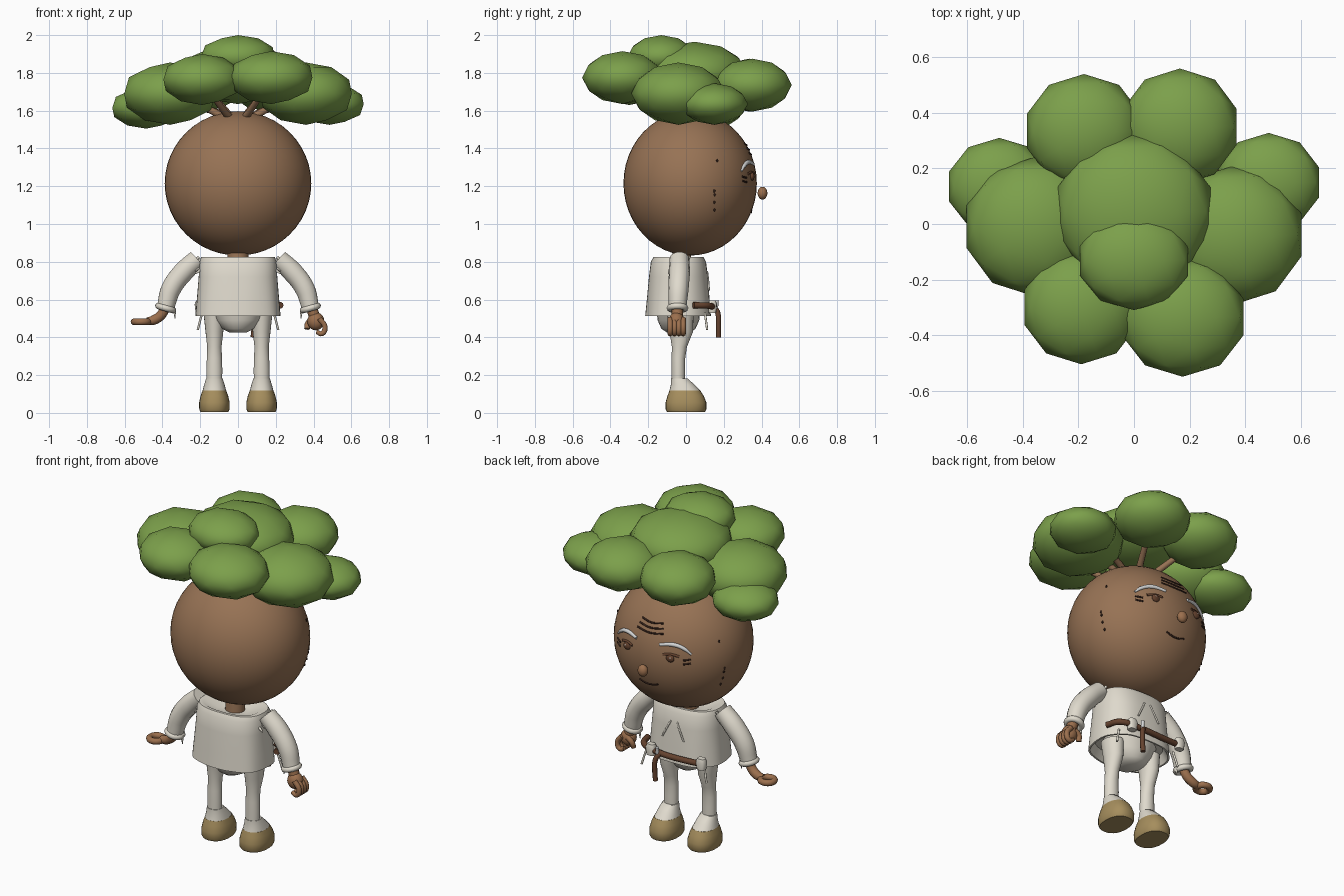
import bpy, bmesh, math
from mathutils import Vector

if "Cube" in bpy.data.objects:
    bpy.data.objects.remove(bpy.data.objects["Cube"])


def mat(name, rgb):
    m = bpy.data.materials.new(name)
    m.diffuse_color = (*rgb, 1)
    m.use_nodes = True
    m.node_tree.nodes["Principled BSDF"].inputs["Base Color"].default_value = m.diffuse_color
    return m


SKIN = mat("bark brown", (0.31, 0.17, 0.09))
HAND = mat("warm brown", (0.33, 0.16, 0.075))
LEAF = mat("leaf green", (0.20, 0.35, 0.07))
CLOTH = mat("cream cloth", (0.74, 0.70, 0.61))
TAN = mat("tan leather", (0.38, 0.27, 0.11))
STRAP = mat("dark leather", (0.13, 0.055, 0.028))
LINE = mat("face line", (0.04, 0.018, 0.012))
WHITE = mat("grey white", (0.65, 0.66, 0.66))


def finish(o, m, angle=60):
    o.data.materials.clear()
    o.data.materials.append(m)
    bpy.ops.object.select_all(action='DESELECT')
    o.select_set(True)
    bpy.context.view_layer.objects.active = o
    if angle:
        bpy.ops.object.shade_smooth_by_angle(angle=math.radians(angle))
    return o


def ball(name, c, r, m, seg=32, ico=0):
    if ico:
        bpy.ops.mesh.primitive_ico_sphere_add(subdivisions=ico, radius=1, location=c)
    else:
        bpy.ops.mesh.primitive_uv_sphere_add(segments=seg, ring_count=seg // 2, radius=1, location=c)
    o = bpy.context.object
    o.name = name
    o.scale = r
    return finish(o, m)


def tube(name, pts, r, m, radii=None, res=3, smooth=True):
    """Round tube along a path, baked to a mesh."""
    cu = bpy.data.curves.new(name, 'CURVE')
    cu.dimensions = '3D'
    cu.bevel_depth, cu.bevel_resolution, cu.use_fill_caps = r, res, True
    cu.resolution_u = 5
    sp = cu.splines.new('BEZIER' if smooth else 'POLY')
    ps = sp.bezier_points if smooth else sp.points
    ps.add(len(pts) - 1)
    for i, p in enumerate(pts):
        if smooth:
            ps[i].co = p
            ps[i].handle_left_type = ps[i].handle_right_type = 'AUTO'
        else:
            ps[i].co = (*p, 1)
        ps[i].radius = radii[i] if radii else 1
    o = bpy.data.objects.new(name, cu)
    bpy.context.collection.objects.link(o)
    bpy.ops.object.select_all(action='DESELECT')
    o.select_set(True)
    bpy.context.view_layer.objects.active = o
    bpy.ops.object.convert(target='MESH')
    return finish(bpy.context.object, m)


def loft(name, rings, m, n=24, power=2.0, wave=0.0):
    """Skin of stacked rounded rings (cx, cy, z, rx, ry)."""
    bm = bmesh.new()
    loops = []
    for k, (cx, cy, z, rx, ry) in enumerate(rings):
        loop = []
        for i in range(n):
            a = 2 * math.pi * i / n
            c, s = math.cos(a), math.sin(a)
            w = 1 + wave * math.sin(7 * a) * max(0, 0.75 - z) * 4
            x = math.copysign(abs(c) ** (2 / power), c) * rx * w
            y = math.copysign(abs(s) ** (2 / power), s) * ry * w
            loop.append(bm.verts.new((cx + x, cy + y, z)))
        loops.append(loop)
    for a, b in zip(loops, loops[1:]):
        for i in range(n):
            bm.faces.new((a[i], a[(i + 1) % n], b[(i + 1) % n], b[i]))
    bm.faces.new(loops[0])
    bm.faces.new(loops[-1])
    bmesh.ops.recalc_face_normals(bm, faces=bm.faces)
    me = bpy.data.meshes.new(name)
    bm.to_mesh(me)
    bm.free()
    o = bpy.data.objects.new(name, me)
    bpy.context.collection.objects.link(o)
    return finish(o, m, 45)


# Head and neck
HC, HR = Vector((0, 0.022, 1.215)), (0.388, 0.353, 0.382)
ball("head", HC, HR, SKIN, 48)
loft("neck", [(0, -0.03, 0.76, 0.055, 0.05), (0, -0.02, 0.87, 0.055, 0.05)], SKIN)

# Leafy crown
blobs = [(0, 0.045, 1.80, 0.29, 0.28, 0.165), (0, -0.13, 1.885, 0.205, 0.18, 0.115),
         (-0.19, -0.30, 1.765, 0.215, 0.205, 0.135), (0.175, -0.335, 1.775, 0.23, 0.215, 0.14),
         (-0.36, -0.01, 1.69, 0.255, 0.25, 0.165), (0.36, -0.04, 1.69, 0.255, 0.25, 0.165),
         (-0.485, 0.135, 1.615, 0.19, 0.175, 0.11), (0.485, 0.15, 1.635, 0.19, 0.178, 0.11),
         (-0.18, 0.335, 1.735, 0.215, 0.205, 0.14), (0.165, 0.35, 1.735, 0.215, 0.21, 0.14)]
for i, b in enumerate(blobs):
    ball(f"leaf_clump_{i}", b[:3], b[3:], LEAF, ico=2)

# Branches from the top of the head into the clumps
for i, b in enumerate(blobs[2:]):
    d = Vector((b[0], b[1], 0)).normalized()
    tube(f"branch_{i}", [d * 0.06 + Vector((0, 0, 1.55)), d * 0.14 + Vector((0, 0, 1.60)),
                         Vector(b[:3])], 0.02, SKIN, [1.1, 0.9, 0.7], 2)


# Face details draped over the head
def on_head(x, z, out=0.0):
    t = 1 - (x / HR[0]) ** 2 - ((z - HC.z) / HR[2]) ** 2
    return Vector((x, HC.y + HR[1] * math.sqrt(max(t, 0)) + out, z))


def face_line(name, pts, r=0.005, m=LINE, radii=None):
    tube(name, [on_head(x, z) for x, z in pts], r, m, radii, 2)


ball("nose", (0, 0.405, 1.163), (0.03, 0.026, 0.034), HAND, 16)
face_line("mouth", [(-0.06, 1.075), (-0.02, 1.063), (0.02, 1.063), (0.06, 1.075)])
for i, z in enumerate((1.375, 1.40, 1.425)):
    w = 0.085 - 0.008 * i
    face_line(f"forehead_wrinkle_{i}", [(-w, z), (0, z - 0.008), (w, z)])
for s in (-1, 1):
    tag = "left" if s < 0 else "right"
    ball(f"eye_{tag}", on_head(s * 0.14, 1.252), (0.026, 0.013, 0.022), STRAP, 16)
    ball(f"eye_glint_{tag}", on_head(s * 0.147, 1.258, 0.012), (0.006, 0.004, 0.006), WHITE, 8)
    face_line(f"eyelid_{tag}", [(s * 0.10, 1.268), (s * 0.14, 1.275), (s * 0.185, 1.266)], 0.007, STRAP)
    face_line(f"eyebrow_{tag}", [(s * 0.075, 1.318), (s * 0.15, 1.328), (s * 0.205, 1.31), (s * 0.24, 1.28)],
              0.011, WHITE, [0.8, 1.1, 1, 0.5])
    for i, z in enumerate((1.222, 1.245)):
        face_line(f"eye_wrinkle_{tag}_{i}", [(s * 0.205, z), (s * 0.225, z + 0.003), (s * 0.24, z + 0.007)])
    for y, z in ((0.165, 1.335), (0.15, 1.175), (0.152, 1.155), (0.15, 1.115), (0.15, 1.075)):
        k = math.sqrt(1 - ((y - HC.y) / HR[1]) ** 2 - ((z - HC.z) / HR[2]) ** 2)
        ball(f"cheek_mark_{tag}", (s * HR[0] * k, y, z), (0.005, 0.006, 0.009), LINE, 8)

# Shirt with open collar and hem
CY = -0.04
loft("shirt", [(0, CY, 0.56, 0.19, 0.14), (0, CY, 0.512, 0.215, 0.165), (0, CY, 0.512, 0.225, 0.174),
               (0, CY, 0.60, 0.218, 0.166), (0, CY, 0.72, 0.208, 0.156), (0, CY, 0.80, 0.205, 0.146),
               (0, CY, 0.825, 0.195, 0.132), (0, CY, 0.825, 0.17, 0.115), (0, CY, 0.79, 0.09, 0.075)],
     CLOTH, 56, 2.5, 0.012)
# Underpants
loft("underpants", [(0, -0.04, 0.425, 0.045, 0.06), (0, -0.04, 0.445, 0.085, 0.09),
                    (0, -0.04, 0.49, 0.125, 0.11), (0, -0.04, 0.57, 0.165, 0.12)], CLOTH)
# Shirt front seams
for s in (-1, 1):
    tube("collar_tie", [(s * 0.02, 0.112, 0.75), (s * 0.05, 0.119, 0.69), (s * 0.07, 0.122, 0.65)], 0.005, CLOTH)

# Belt, hanging end, buckle and pouches
tube("belt", [(0.225, 0.04, 0.57), (0.195, 0.115, 0.568), (0.08, 0.145, 0.558),
              (-0.08, 0.145, 0.555), (-0.22, 0.135, 0.56)], 0.017, STRAP)
tube("belt_tail", [(0.06, 0.15, 0.56), (0.08, 0.168, 0.53), (0.085, 0.172, 0.46), (0.08, 0.172, 0.40)],
     0.014, STRAP)
tube("belt_buckle", [(0.075, 0.158, 0.535), (0.075, 0.164, 0.595)], 0.01, WHITE)
for x in (0.13, -0.20):
    loft("pouch", [(x, 0.14, 0.53, 0.024, 0.02), (x, 0.14, 0.575, 0.03, 0.024),
                   (x, 0.14, 0.595, 0.022, 0.018)], CLOTH, 12, 3)

for s in (-1, 1):
    tag = "left" if s < 0 else "right"
    x = s * 0.125
    # Leg
    loft(f"leg_{tag}", [(x, -0.04, 0.17, 0.041, 0.036), (x, -0.04, 0.23, 0.042, 0.036),
                        (x, -0.04, 0.29, 0.040, 0.036), (x, -0.035, 0.35, 0.038, 0.04),
                        (x, -0.025, 0.43, 0.047, 0.062), (x, -0.03, 0.53, 0.058, 0.07)], CLOTH)
    # Shoe and its cloth top
    loft(f"shoe_{tag}", [(x, 0, 0.005, 0.074, 0.1), (x, 0, 0.018, 0.08, 0.108), (x, 0, 0.055, 0.081, 0.108),
                         (x, -0.002, 0.09, 0.073, 0.096), (x, -0.006, 0.118, 0.063, 0.082)], TAN, 28, 2.3)
    loft(f"shoe_top_{tag}", [(x, -0.006, 0.117, 0.063, 0.082), (x, -0.018, 0.15, 0.054, 0.062),
                             (x, -0.035, 0.182, 0.044, 0.044)], CLOTH, 28, 2.2)
    # Sleeve and rolled cuff
    tube(f"sleeve_{tag}", [(s * 0.215, -0.035, 0.815), (s * 0.29, -0.035, 0.745), (s * 0.355, -0.04, 0.655),
                           (s * 0.383, -0.045, 0.56)], 0.056, CLOTH, [0.93, 1.0, 0.96, 0.84], 5)
    bpy.ops.mesh.primitive_torus_add(location=(s * 0.383, -0.045, 0.555), rotation=(0, s * -0.28, 0),
                                     major_radius=0.041, minor_radius=0.017,
                                     major_segments=24, minor_segments=8)
    bpy.context.object.name = f"cuff_{tag}"
    finish(bpy.context.object, CLOTH)
    tube(f"cuff_shred_{tag}", [(s * 0.337, -0.045, 0.55), (s * 0.333, -0.045, 0.50)], 0.01, CLOTH, [1, 0.2])
    # Frayed shoulder edge
    for i in range(6):
        z = 0.755 + 0.014 * i
        tube(f"shoulder_fray_{tag}", [(s * (0.20 + 0.008 * (i % 2)), -0.085 + 0.02 * i, z),
                                      (s * 0.225, -0.09 + 0.02 * i, z - 0.018)], 0.009, CLOTH, [1, 0.4], 1)
    # Hanging ties at the hem
    tube(f"hem_tie_{tag}", [(s * 0.19, 0.10, 0.53), (s * 0.213, 0.112, 0.44)], 0.006, CLOTH)

# Fist at one side
tube("right_wrist", [(0.385, -0.045, 0.57), (0.405, -0.047, 0.51)], 0.03, HAND)
ball("right_palm", (0.412, -0.05, 0.485), (0.045, 0.042, 0.048), HAND, 20)
for i in range(4):
    y = -0.084 + 0.023 * i
    tube("right_finger", [(0.43, y, 0.50), (0.46, y, 0.455), (0.445, y, 0.42), (0.415, y, 0.43)],
         0.0145, HAND, [1, 1, 1, 0.8])
tube("right_thumb", [(0.40, -0.02, 0.50), (0.37, -0.02, 0.475), (0.365, -0.03, 0.445)], 0.015, HAND)

# Curled ring-shaped hand at the other side
tube("left_wrist", [(-0.383, -0.045, 0.565), (-0.405, -0.04, 0.52), (-0.445, -0.035, 0.492),
                    (-0.48, -0.035, 0.485)], 0.026, HAND, [1, 1, 1, 0.8])
bpy.ops.mesh.primitive_torus_add(location=(-0.512, -0.035, 0.482), major_radius=0.038, minor_radius=0.018,
                                 major_segments=20, minor_segments=10)
bpy.context.object.name = "left_curled_fingers"
finish(bpy.context.object, HAND)
